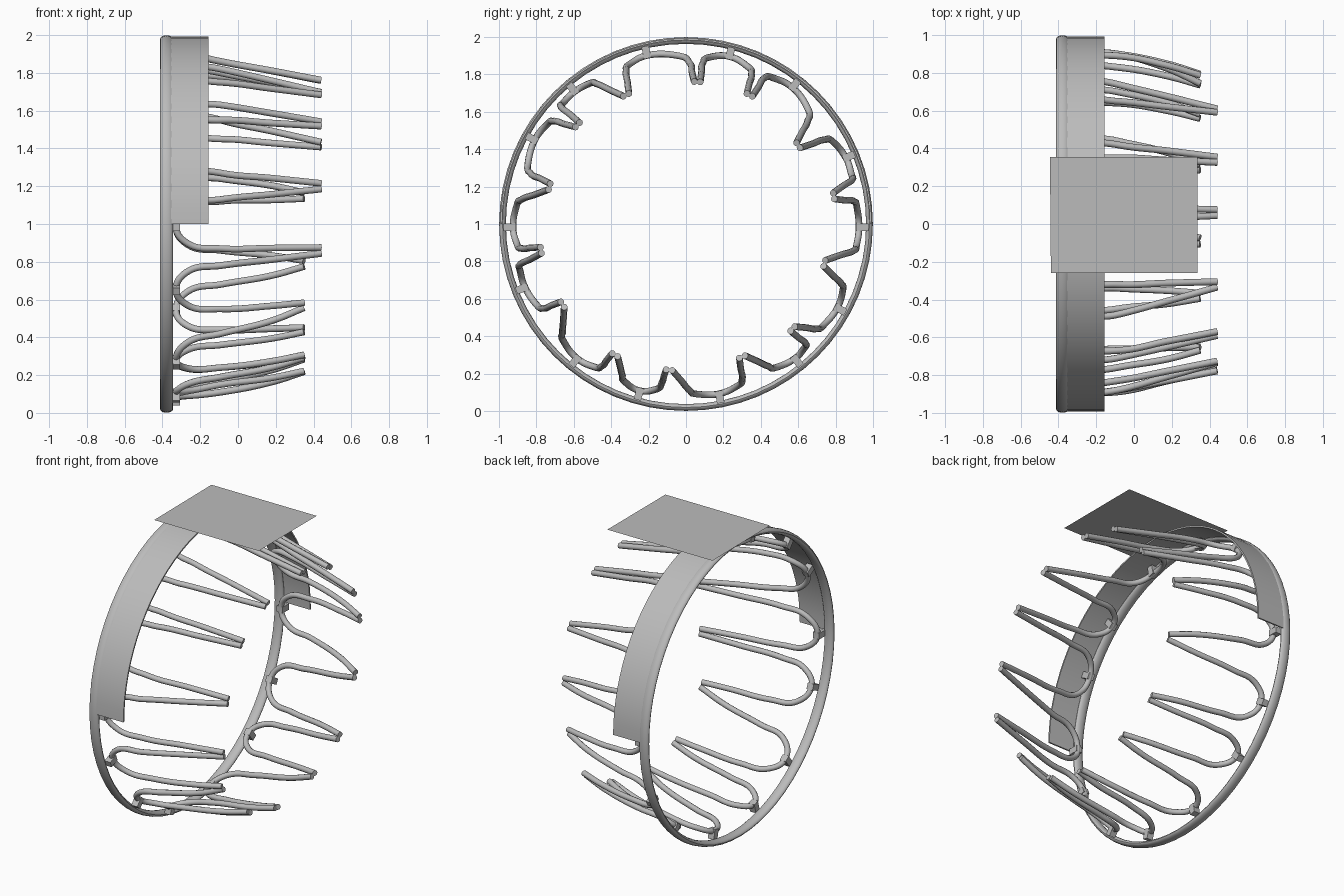
import bpy, bmesh, math
from math import sin, cos, pi, radians
from mathutils import Vector, Matrix

cube = bpy.data.objects.get("Cube")
if cube:
    bpy.data.objects.remove(cube)

CENTRE = Vector((0, 0, 1))
grey = bpy.data.materials.new("plain_grey")
grey.use_nodes = True
colour = (0.5, 0.5, 0.5, 1)
grey.diffuse_color = colour
grey.node_tree.nodes["Principled BSDF"].inputs["Base Color"].default_value = colour


def polar(x, angle, radius):
    """Point on a circle around the x axis, angle clockwise from the top."""
    return Vector((x, radius * sin(angle), radius * cos(angle))) + CENTRE


def add_mesh(name, bm, smooth=True):
    bmesh.ops.recalc_face_normals(bm, faces=bm.faces)
    mesh = bpy.data.meshes.new(name)
    bm.to_mesh(mesh)
    bm.free()
    mesh.materials.append(grey)
    obj = bpy.data.objects.new(name, mesh)
    bpy.context.collection.objects.link(obj)
    if smooth:
        finish(obj)
    return obj


def finish(obj):
    bpy.ops.object.select_all(action='DESELECT')
    obj.select_set(True)
    bpy.context.view_layer.objects.active = obj
    if obj.type == 'CURVE':
        bpy.ops.object.convert(target='MESH')
    bpy.ops.object.shade_smooth_by_angle(angle=radians(40))


def sweep(name, profile, start, end, steps, closed):
    """Turn a closed (x, radius) profile around the x axis."""
    bm = bmesh.new()
    count = steps if closed else steps + 1
    rows = [[bm.verts.new(polar(x, start + (end - start) * i / steps, r))
             for x, r in profile] for i in range(count)]
    n = len(profile)
    for i in range(steps):
        a, b = rows[i], rows[(i + 1) % count]
        for j in range(n):
            k = (j + 1) % n
            bm.faces.new((a[j], a[k], b[k], b[j]))
    if not closed:
        bm.faces.new(rows[0])
        bm.faces.new(rows[-1])
    return add_mesh(name, bm)


# Main hoop with an oval section
oval = [(-0.378 + 0.034 * cos(t * pi / 8), 0.981 + 0.018 * sin(t * pi / 8))
        for t in range(16)]
sweep("hoop", oval, 0, 2 * pi, 64, True)

# Thin hood over the upper half
hood = [(-0.37, 0.983), (-0.37, 0.993), (-0.155, 0.993), (-0.155, 0.983)]
sweep("hood", hood, -pi / 2, pi / 2, 40, False)

# Flat sheet lying on the top
bm = bmesh.new()
bm.faces.new([bm.verts.new((x, y, 2)) for x, y in
              ((-0.44, -0.26), (0.335, -0.26), (0.335, 0.355), (-0.445, 0.355))])
add_mesh("top_sheet", bm, smooth=False)

# Clip angles, clockwise from the top
clips = [-13, 14.5, 38, 67.5, 91, 119, 141, 169, 195.5, 219, 248.5, 269, 299, 320]

# Where neighbouring wires meet, as (y, z) from the centre
tips = [(.06, .76), (.34, .69), (.6, .42), (.79, .15), (.74, -.21), (.57, -.56),
        (.3, -.71), (-.09, -.78), (-.38, -.7), (-.66, -.43), (-.775, -.14),
        (-.73, .2), (-.58, .53), (-.32, .69)]
long_tips = {0, 1, 2, 10, 11, 12, 13}

# Shoulder of each wire on either side of its clip
shoulders = [((-.32, .82), (.02, .86)), ((.09, .86), (.35, .8)),
             ((.42, .78), (.65, .55)), ((.74, .45), (.89, .24)),
             ((.9, .12), (.9, -.14)), ((.83, -.32), (.7, -.56)),
             ((.64, -.64), (.44, -.76)), ((.3, -.83), (.02, -.89)),
             ((-.13, -.85), (-.34, -.81)), ((-.45, -.76), (-.66, -.58)),
             ((-.76, -.45), (-.89, -.22)), ((-.88, -.13), (-.88, .13)),
             ((-.83, .27), (-.71, .55)), ((-.67, .63), (-.48, .75))]


def arm(angle, shoulder, tip_index, side):
    """Points of one half of a wire, from near the clip to the tip."""
    tip = Vector(tips[tip_index])
    tangent = Vector((tip.y, -tip.x)).normalized()
    tip -= tangent * side * 0.016
    tip_x = 0.44 if tip_index in long_tips else 0.35
    mid = Vector(shoulder)
    turn = math.atan2(mid.x, mid.y) - angle
    turn = (turn + pi) % (2 * pi) - pi
    bend = polar(-0.265, angle + turn * 0.75, 0.925 * 0.6 + mid.length * 0.4)
    flat = [(-0.09, mid), (0.18, mid.lerp(tip, 0.5)), (tip_x, tip)]
    return [bend] + [Vector((x, p.x, p.y)) + CENTRE for x, p in flat]


for i, degrees in enumerate(clips):
    angle = radians(degrees)

    # Bent wire loop held by the clip
    left = arm(angle, shoulders[i][0], i - 1 if i else len(tips) - 1, -1)
    right = arm(angle, shoulders[i][1], i, 1)
    points = left[::-1] + [polar(-0.328, angle, 0.925)] + right
    curve = bpy.data.curves.new(f"wire_loop_{i + 1}", 'CURVE')
    curve.dimensions = '3D'
    curve.bevel_depth = 0.018
    curve.bevel_resolution = 3
    curve.use_fill_caps = True
    curve.resolution_u = 10
    spline = curve.splines.new('BEZIER')
    spline.bezier_points.add(len(points) - 1)
    for bp, co in zip(spline.bezier_points, points):
        bp.co = co
        bp.handle_left_type = bp.handle_right_type = 'AUTO'
    curve.materials.append(grey)
    wire = bpy.data.objects.new(f"wire_loop_{i + 1}", curve)
    bpy.context.collection.objects.link(wire)
    finish(wire)

    # Small block joining the wire to the hoop
    bm = bmesh.new()
    place = (Matrix.Translation(polar(-0.328, angle, 0.942))
             @ Matrix.Rotation(-angle, 4, 'X')
             @ Matrix.Diagonal((0.044, 0.04, 0.066, 1)))
    bmesh.ops.create_cube(bm, size=1, matrix=place)
    add_mesh(f"clip_{i + 1}", bm, smooth=False)
